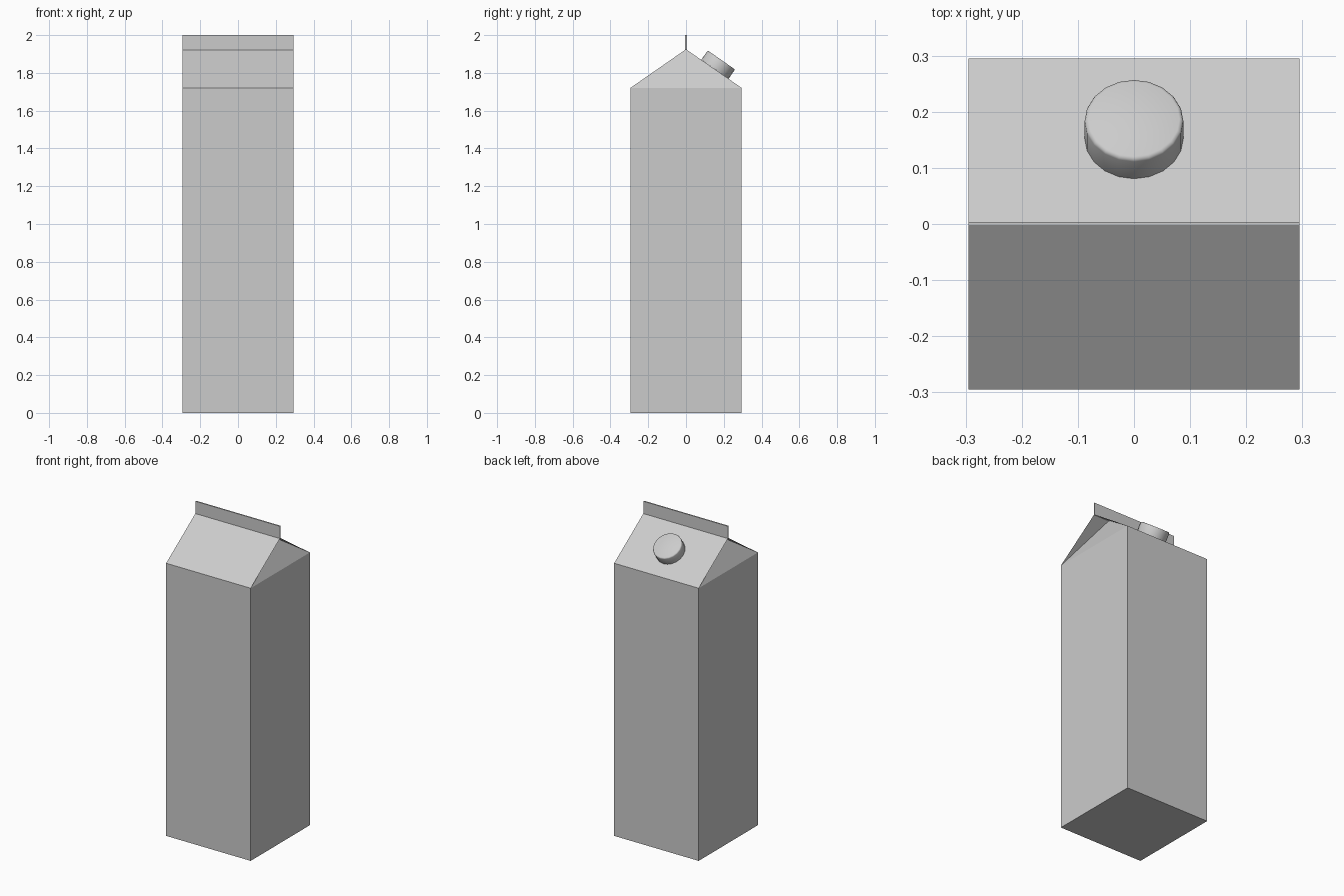
import bpy, bmesh
from math import atan2
from mathutils import Matrix, Vector

if "Cube" in bpy.data.objects:
    bpy.data.objects.remove(bpy.data.objects["Cube"])

W, EAVE, RIDGE, TOP = 0.295, 1.72, 1.925, 2.0
FOLD = 0.11          # how far the gable ends tuck in under the roof


def make_object(name, bm):
    bmesh.ops.recalc_face_normals(bm, faces=bm.faces)
    mesh = bpy.data.meshes.new(name)
    bm.to_mesh(mesh)
    bm.free()
    ob = bpy.data.objects.new(name, mesh)
    bpy.context.collection.objects.link(ob)
    return ob


# Carton body: square tube, sloped roof panels and tucked-in gable ends
bm = bmesh.new()
ring = [(-W, -W), (W, -W), (W, W), (-W, W)]
low = [bm.verts.new((x, y, 0)) for x, y in ring]
eave = [bm.verts.new((x, y, EAVE)) for x, y in ring]
ridge = {s: bm.verts.new((s * W, 0, RIDGE)) for s in (-1, 1)}
tuck = {s: bm.verts.new((s * (W - FOLD), 0, RIDGE)) for s in (-1, 1)}
bm.faces.new(low[::-1])
for i in range(4):
    j = (i + 1) % 4
    bm.faces.new((low[i], low[j], eave[j], eave[i]))
# Roof panels, front and back
for a, b, s in ((0, 1, 1), (2, 3, -1)):
    bm.faces.new((eave[a], eave[b], ridge[s], tuck[s], tuck[-s], ridge[-s]))
# Gable triangles and their fold flaps, right and left
for a, b, s in ((1, 2, 1), (3, 0, -1)):
    bm.faces.new((eave[a], eave[b], tuck[s]))
    bm.faces.new((eave[a], tuck[s], ridge[s]))
    bm.faces.new((eave[b], ridge[s], tuck[s]))
make_object("carton_body", bm)

# Sealed fin along the ridge
bm = bmesh.new()
bmesh.ops.create_cube(bm, size=1, matrix=Matrix.Translation((0, 0, (RIDGE + TOP) / 2 - 0.002))
                      @ Matrix.Diagonal((2 * W, 0.008, TOP - RIDGE + 0.004, 1)))
make_object("top_seal", bm)

# Screw cap standing square on the back roof panel
R, H = 0.088, 0.06
pitch = atan2(RIDGE - EAVE, W)
bm = bmesh.new()
bmesh.ops.create_cone(bm, cap_ends=True, segments=20, radius1=R, radius2=R, depth=H,
                      matrix=Matrix.Translation((0, 0, H / 2)))
rim = [e for e in bm.edges if all(v.co.z > H / 2 for v in e.verts)]
bmesh.ops.bevel(bm, geom=rim, offset=0.007, segments=2, profile=0.5, affect='EDGES')
cap = make_object("screw_cap", bm)
cap.matrix_world = Matrix.Translation(Vector((0, 0.153, 1.819))) @ Matrix.Rotation(-pitch, 4, 'X')
bpy.context.view_layer.objects.active = cap
cap.select_set(True)
bpy.ops.object.shade_smooth_by_angle(angle=0.9)
